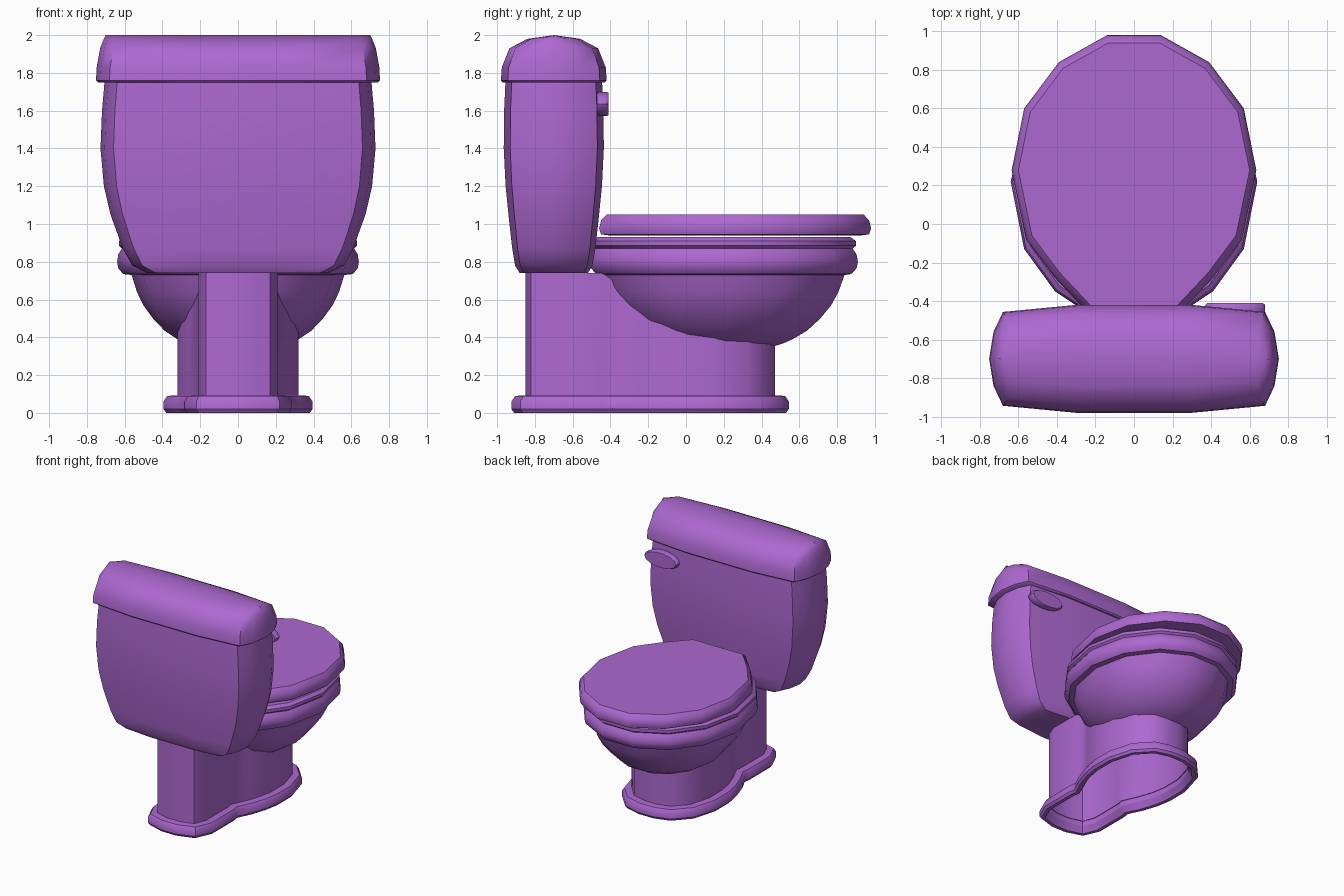
import bpy, bmesh, math
from mathutils import Vector

if "Cube" in bpy.data.objects:
    bpy.data.objects.remove(bpy.data.objects["Cube"])

mat = bpy.data.materials.new("purple_glaze")
mat.diffuse_color = (0.42, 0.14, 0.64, 1)
mat.use_nodes = True
mat.node_tree.nodes["Principled BSDF"].inputs["Base Color"].default_value = mat.diffuse_color


def mirrored(half):
    """Closed outline from its +x half."""
    return half + [(-x, y) for x, y in reversed(half)]


def scaled(outline, sx, sy, z, cy=0.0):
    return [(x * sx, cy + (y - cy) * sy, z) for x, y in outline]


def offset(outline, d, z):
    """Push an outline outward along its vertex normals."""
    out, n = [], len(outline)
    for i in range(n):
        a, b, c = (Vector(outline[(i + k) % n]) for k in (-1, 0, 1))
        e1, e2 = (b - a).normalized(), (c - b).normalized()
        m = Vector((e1.y + e2.y, -e1.x - e2.x)).normalized()
        out.append((b.x + m.x * d, b.y + m.y * d, z))
    return out


def loft(name, rings, cap_start=False, cap_end=False, angle=35, close=False):
    bm = bmesh.new()
    vr = [[bm.verts.new(p) for p in r] for r in rings]
    n = len(rings[0])
    pairs = list(zip(vr, vr[1:])) + ([(vr[-1], vr[0])] if close else [])
    for a, b in pairs:
        for i in range(n):
            j = (i + 1) % n
            bm.faces.new((a[i], a[j], b[j], b[i]))
    if cap_start:
        bm.faces.new(vr[0][::-1])
    if cap_end:
        bm.faces.new(vr[-1])
    bmesh.ops.remove_doubles(bm, verts=bm.verts, dist=0.0005)
    bmesh.ops.recalc_face_normals(bm, faces=bm.faces)
    me = bpy.data.meshes.new(name)
    bm.to_mesh(me)
    bm.free()
    for p in me.polygons:
        p.use_smooth = True
    me.set_sharp_from_angle(angle=math.radians(angle))
    me.materials.append(mat)
    ob = bpy.data.objects.new(name, me)
    bpy.context.collection.objects.link(ob)
    return ob


# Lid over the seat
lid_line = mirrored([(.14, .98), (.39, .84), (.57, .60), (.635, .28),
                     (.56, -.08), (.41, -.28), (.24, -.46)])
loft("seat_lid", [scaled(lid_line, s, s, z, .26) for s, z in
                  [(.93, .94), (.985, .945), (1, .975), (.985, 1.02), (.945, 1.05)]],
     True, True)

# Seat ring
rim_line = mirrored([(.14, .91), (.39, .78), (.57, .54), (.64, .22),
                     (.57, -.13), (.41, -.35), (.17, -.51)])
loft("seat", [scaled(rim_line, s * .985, s * .985, z, .21) for s, z in
              [(.97, .868), (1, .885), (1, .91), (.96, .93), (.68, .93), (.66, .90), (.68, .868)]],
     close=True)

# Rim, outer bowl and inner basin in one shell
bowl_steps = [(.38, .345), (.50, .37), (.57, .39), (.69, .435), (.80, .50), (.89, .57),
              (.95, .64), (1, .73)]
rings = [scaled(rim_line, .88 * s, .90 * s, z, .20) for s, z in bowl_steps]
rings += [scaled(rim_line, s, s, z, .20) for s, z in
          [(.95, .735), (.99, .765), (1, .80), (.99, .84), (.96, .87),
           (.70, .87), (.66, .80), (.58, .62), (.35, .46)]]
loft("bowl", rings, cap_end=True)


# Pedestal, its top edge following the underside of the bowl
def bowl_height(x, y):
    s = math.hypot(x / .56, (y - .20) / .64)
    if s >= 1:
        return .74
    for (s0, z0), (s1, z1) in zip(bowl_steps, bowl_steps[1:]):
        if s <= s1:
            return z0 + (z1 - z0) * max(0, (s - s0) / (s1 - s0)) + .015
    return .74


foot_line = mirrored([(.06, -.85), (.17, -.82), (.21, -.72), (.21, -.44), (.20, -.38),
                      (.26, -.25), (.30, -.13), (.32, -.02), (.32, .15), (.27, .33),
                      (.17, .44), (.06, .47)])
loft("pedestal", [scaled(foot_line, 1, 1, .05),
                  [(x, y, bowl_height(x, y)) for x, y in foot_line]])

# Rolled flange around the foot
loft("base_flange", [offset(foot_line, d, z) for d, z in
                     [(.0, .05), (.03, 0), (.06, 0), (.075, .02), (.075, .06), (.055, .09), (-.005, .093)]])

# Tank and tank lid share one bowed cross-section
quarter = [(.40, 1), (.905, .87), (.97, .5)]
section = mirrored([(x, -y) for x, y in quarter] + [(1, 0)] + quarter[::-1])


def tank_ring(hx, hy, z, cy=-.70):
    return [(x * hx, cy + y * hy, z) for x, y in section]


loft("tank", [tank_ring(*r) for r in
              [(.48, .18, .74), (.56, .205, .78), (.61, .22, .87), (.675, .24, 1.05), (.71, .255, 1.2),
               (.728, .265, 1.4), (.72, .263, 1.6), (.705, .255, 1.77)]], True, True)
loft("tank_lid", [tank_ring(*r) for r in
                  [(.74, .27, 1.75), (.752, .28, 1.76), (.748, .275, 1.83), (.73, .235, 1.93),
                   (.71, .14, 1.98), (.70, 0, 2.0)]], True, False, 40)

# Flush handle paddle on the bowl side of the tank
oval = [(math.cos(a), math.sin(a)) for a in (i * math.tau / 14 for i in range(14))]
loft("flush_handle", [[(.525 + u * .155 * s, y, 1.635 + v * .066 * s) for u, v in oval]
                      for s, y in [(.95, -.47), (1, -.455), (1, -.42), (.93, -.41)]], True, True)
